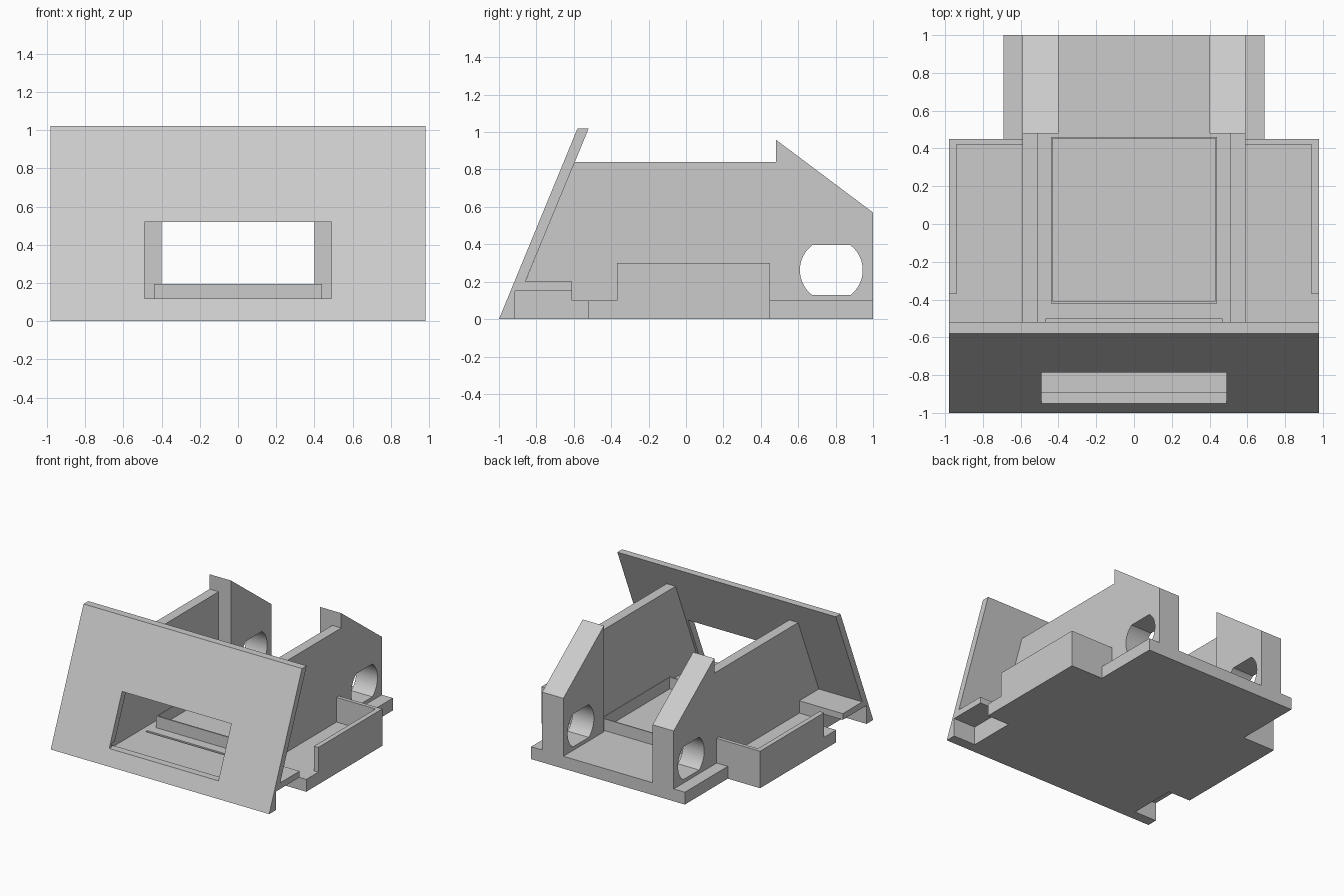
import bpy, bmesh, math
from mathutils import Vector

cube = bpy.data.objects.get("Cube")
if cube:
    bpy.data.objects.remove(cube)

grey = bpy.data.materials.new("plain grey")
grey.use_nodes = True
COLOUR = (0.6, 0.6, 0.6, 1)
grey.diffuse_color = COLOUR
grey.node_tree.nodes["Principled BSDF"].inputs["Base Color"].default_value = COLOUR


def prism(name, points, lo, hi, axis="x"):
    """Extrude a yz profile along x, or an xy outline along z."""
    bm = bmesh.new()
    if axis == "x":
        verts = [bm.verts.new((lo, a, b)) for a, b in points]
        move = Vector((hi - lo, 0, 0))
    else:
        verts = [bm.verts.new((a, b, lo)) for a, b in points]
        move = Vector((0, 0, hi - lo))
    face = bm.faces.new(verts)
    new = bmesh.ops.extrude_face_region(bm, geom=[face])["geom"]
    bmesh.ops.translate(bm, vec=move, verts=[v for v in new if isinstance(v, bmesh.types.BMVert)])
    bmesh.ops.recalc_face_normals(bm, faces=bm.faces)
    mesh = bpy.data.meshes.new(name)
    bm.to_mesh(mesh)
    bm.free()
    mesh.materials.append(grey)
    obj = bpy.data.objects.new(name, mesh)
    bpy.context.collection.objects.link(obj)
    return obj


def box(name, x, y, z):
    return prism(name, [(y[0], z[0]), (y[1], z[0]), (y[1], z[1]), (y[0], z[1])], *x)


def cut(obj, cutter):
    cutter.hide_render = True
    cutter.hide_viewport = True
    cutter.display_type = "WIRE"
    mod = obj.modifiers.new("cut", "BOOLEAN")
    mod.operation = "DIFFERENCE"
    mod.solver = "EXACT"
    mod.object = cutter


def mirrored(obj):
    mod = obj.modifiers.new("mirror", "MIRROR")
    mod.use_axis[0] = True
    return obj


# Base plate with corner notches at the front and a narrower rear
half = [(0.78, -0.915), (0.78, -0.525), (0.98, -0.525), (0.98, 0.45), (0.69, 0.45), (0.69, 1)]
base = prism("base_plate", half + [(-x, y) for x, y in reversed(half)], 0, 0.1, "z")
cut(base, box("groove_cutter", (-0.465, 0.465), (-0.52, -0.5), (0.06, 0.2)))

# Leaning front panel with its window
panel = prism("front_panel", [(-1, 0), (-0.915, 0), (-0.915, 0.15), (-0.88, 0.15),
                              (-0.52, 1.02), (-0.58, 1.02)], -0.98, 0.98)
cut(panel, box("window_cutter", (-0.49, 0.49), (-1.2, -0.4), (0.12, 0.52)))
box("window_sill", (-0.59, 0.59), (-0.92, -0.89), (0.1, 0.12))

# Side walls between the panel and the rear posts
mirrored(prism("side_wall", [(-0.9, 0.1), (0.49, 0.1), (0.49, 0.84), (-0.596, 0.84)], 0.51, 0.59))

# Rear posts with sloping tops and flattened round holes
post = prism("rear_post", [(0.48, 0.1), (1, 0.1), (1, 0.57), (0.48, 0.96)], 0.4, 0.59)
CENTRE, RADIUS, FLAT = (0.777, 0.262), 0.168, 0.133
limit = math.asin(FLAT / RADIUS)
hole = []
for start in (0, math.pi):
    for i in range(17):
        a = start - limit + 2 * limit * i / 16
        hole.append((CENTRE[0] + RADIUS * math.cos(a), CENTRE[1] + RADIUS * math.sin(a)))
cut(post, prism("hole_cutter", hole, 0.3, 0.8))
mirrored(post)

# Thin upright frame on the floor
box("frame_front", (-0.44, 0.44), (-0.42, -0.408), (0.1, 0.195))
box("frame_back", (-0.44, 0.44), (0.452, 0.46), (0.1, 0.195))
mirrored(box("frame_side", (0.432, 0.44), (-0.42, 0.46), (0.1, 0.195)))

# Side trays, open to the front
mirrored(box("tray_outer_wall", (0.94, 0.98), (-0.37, 0.45), (0.1, 0.3)))
mirrored(box("tray_back_wall", (0.59, 0.94), (0.42, 0.45), (0.1, 0.3)))

# Raised shelves behind the panel, overhanging the notches
mirrored(prism("shelf", [(-0.9, 0.15), (-0.61, 0.15), (-0.61, 0.2), (-0.87, 0.2)], 0.59, 0.98))
mirrored(box("shelf_support", (0.59, 0.78), (-0.915, -0.61), (0.1, 0.15)))
